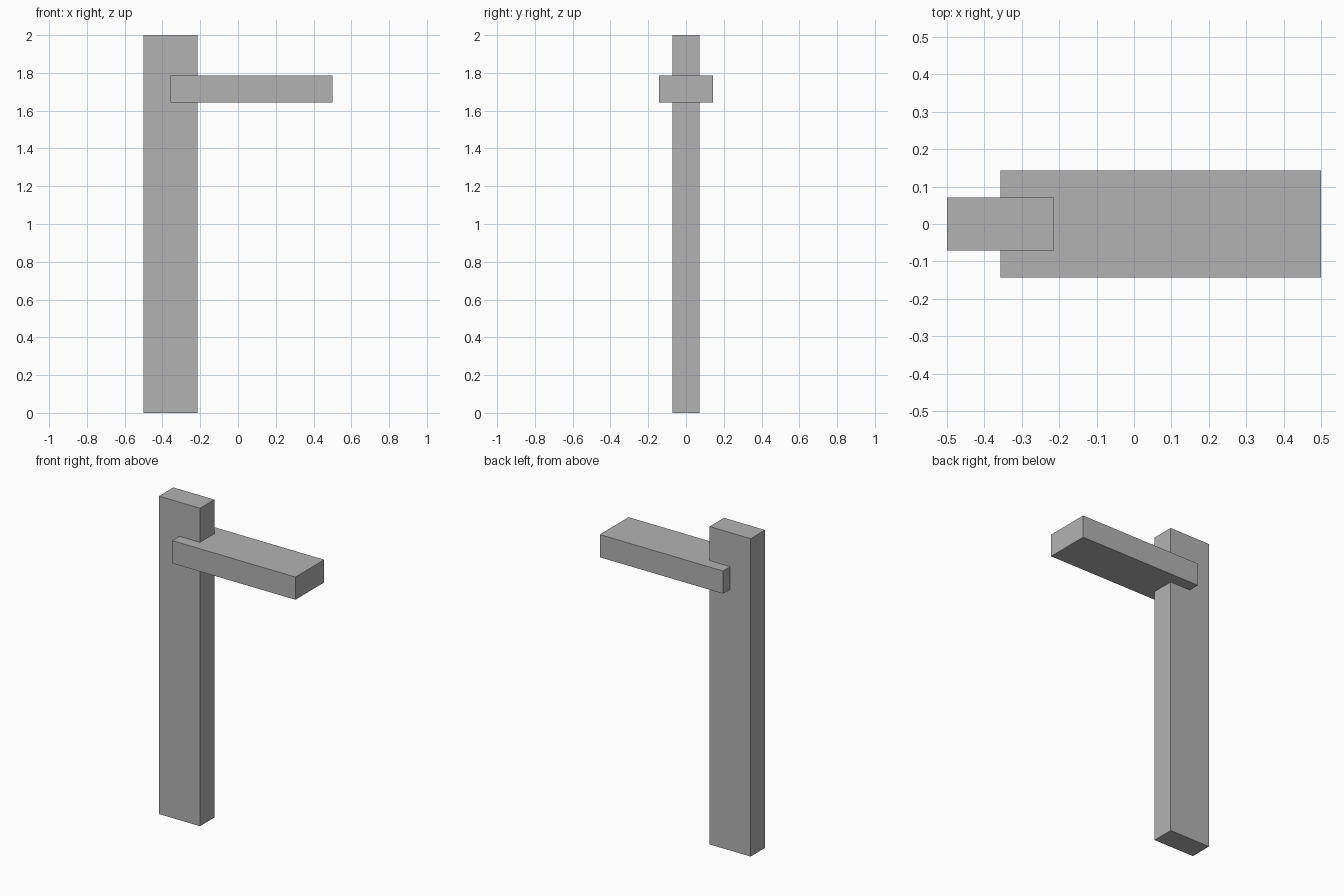
import bpy
from mathutils import Vector

cube = bpy.data.objects.get("Cube")
if cube:
    bpy.data.objects.remove(cube, do_unlink=True)

UNIT = 1 / 14  # the post is 28 units tall

# Single grey finish
grey = bpy.data.materials.new("plain grey")
grey.use_nodes = True
colour = (0.45, 0.45, 0.45, 1)
grey.diffuse_color = colour
grey.node_tree.nodes["Principled BSDF"].inputs["Base Color"].default_value = colour


def block(name, low, high):
    """Box between two corners given in units."""
    low, high = Vector(low) * UNIT, Vector(high) * UNIT
    bpy.ops.mesh.primitive_cube_add(size=1, location=(low + high) / 2)
    obj = bpy.context.object
    obj.name = name
    obj.scale = high - low
    bpy.ops.object.transform_apply(location=False, rotation=False, scale=True)
    obj.data.materials.append(grey)
    return obj


# Upright post
block("post", (-7, -1, 0), (-3, 1, 28))

# Wide arm, lapping over the post
block("arm", (-5, -2, 23), (7, 2, 25))
